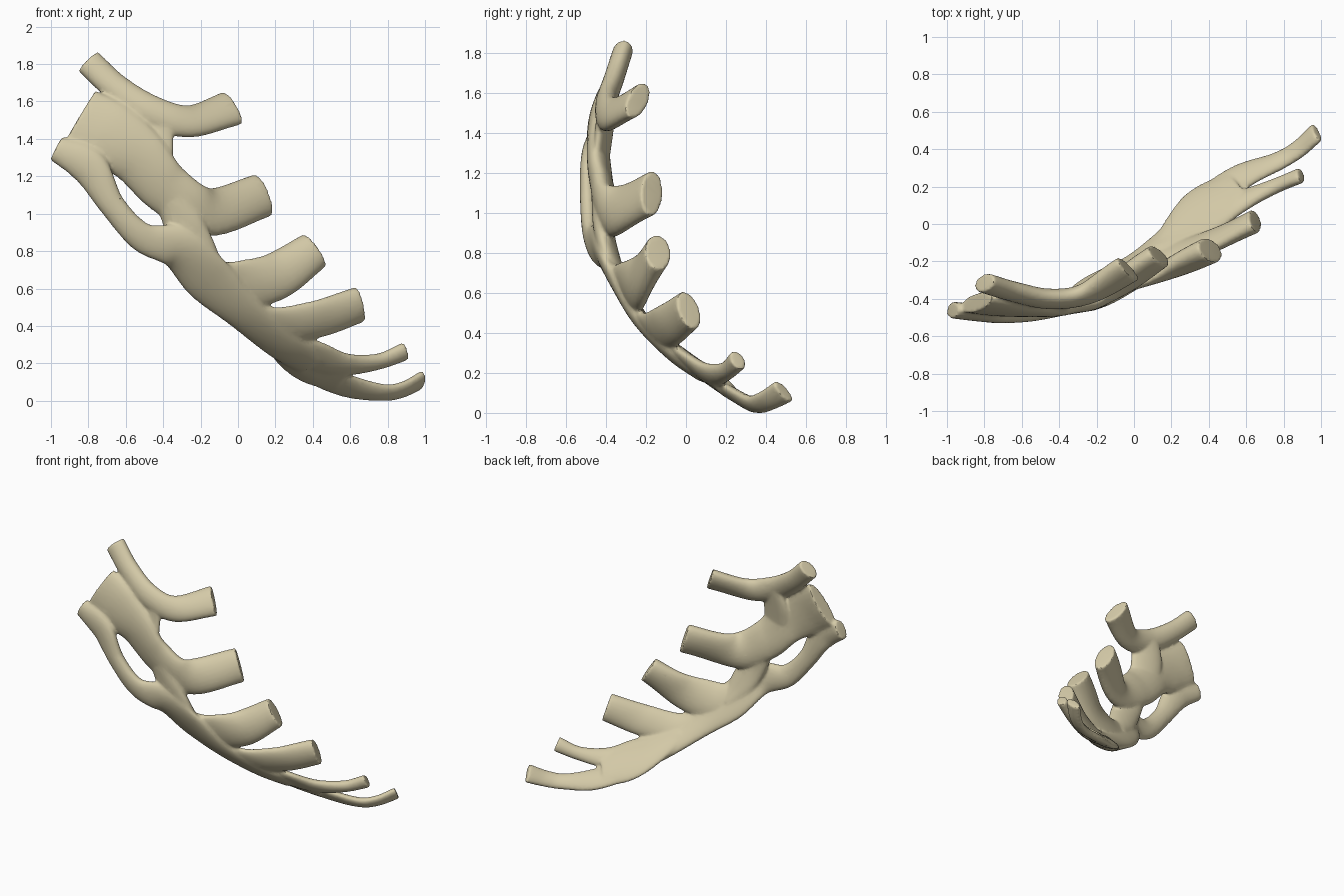
import bpy
import bmesh
import math
from mathutils import Vector

default_cube = bpy.data.objects.get("Cube")
if default_cube:
    bpy.data.objects.remove(default_cube, do_unlink=True)

# Single warm bone colour
bone = bpy.data.materials.new("warm_bone")
bone.use_nodes = True
colour = (0.66, 0.59, 0.39, 1.0)
bone.diffuse_color = colour
shader = bone.node_tree.nodes["Principled BSDF"]
shader.inputs["Base Color"].default_value = colour
shader.inputs["Roughness"].default_value = 0.7

SIDES = 24
STEPS = 8
parts = []


def smooth_path(points):
    """Catmull-Rom interpolation of x, y, z and half width."""
    keys = [Vector(p) for p in points]
    keys = [keys[0] * 2 - keys[1]] + keys + [keys[-1] * 2 - keys[-2]]
    result = []
    for a, b, c, d in zip(keys, keys[1:], keys[2:], keys[3:]):
        for step in range(STEPS):
            t = step / STEPS
            result.append(b + (c - a) * (t / 2)
                          + (a * 2 - b * 5 + c * 4 - d) * (t * t / 2)
                          + (b * 3 - a - c * 3 + d) * (t ** 3 / 2))
    result.append(keys[-2])
    return result


def outward(z):
    """Direction the curved chest wall faces at a given height."""
    lean = min(0, (z - 0.9) * 1.1) + max(0, z - 1.2)
    return Vector((-0.25, -1, lean)).normalized()


def band(name, root, tip, points):
    """Sweep a flattened oval, thickness running from root to tip, with flat caps."""
    path = smooth_path(points)
    last = len(path) - 1
    bm = bmesh.new()
    rings = []
    for i, p in enumerate(path):
        before, after = path[max(i - 1, 0)], path[min(i + 1, last)]
        tangent = (after - before).to_3d().normalized()
        across = tangent.cross(outward(p.z)).normalized()
        depth = across.cross(tangent).normalized()
        thickness = root + (tip - root) * i / last
        ring = []
        for s in range(SIDES):
            angle = math.tau * s / SIDES
            offset = across * (math.cos(angle) * p.w) + depth * (math.sin(angle) * thickness)
            ring.append(bm.verts.new(p.to_3d() + offset))
        rings.append(ring)
    for low, high in zip(rings, rings[1:]):
        for s in range(SIDES):
            n = (s + 1) % SIDES
            bm.faces.new((low[s], low[n], high[n], high[s]))
    bm.faces.new(rings[0])
    bm.faces.new(rings[-1])
    bmesh.ops.recalc_face_normals(bm, faces=bm.faces)
    mesh = bpy.data.meshes.new(name)
    bm.to_mesh(mesh)
    bm.free()
    obj = bpy.data.objects.new(name, mesh)
    bpy.context.collection.objects.link(obj)
    parts.append(obj)


# Uppermost rib arm and the neck that ties it to the plate
band("first_arm", 0.05, 0.055, [
    (-.79, -.325, 1.83, .075), (-.64, -.37, 1.69, .075), (-.45, -.41, 1.565, .085),
    (-.25, -.385, 1.51, .09), (-.02, -.25, 1.58, .108)])
band("upper_neck", 0.04, 0.03, [
    (-.43, -.405, 1.56, .1), (-.45, -.42, 1.42, .12), (-.44, -.435, 1.28, .11),
    (-.38, -.43, 1.14, .05)])

# Broad upper plate flowing into the second arm
band("second_arm", 0.05, 0.065, [
    (-.835, -.43, 1.53, .17), (-.68, -.45, 1.44, .18), (-.53, -.45, 1.33, .16),
    (-.37, -.43, 1.15, .14), (-.15, -.38, 1.025, .13), (.145, -.18, 1.115, .12)])

# Outer margin looping round the opening
band("outer_margin", 0.045, 0.04, [
    (-.96, -.47, 1.365, .07), (-.79, -.49, 1.27, .1), (-.66, -.495, 1.06, .07),
    (-.5, -.48, .89, .08), (-.3, -.435, .83, .12), (-.14, -.345, .66, .14),
    (.05, -.235, .48, .11), (.25, -.08, .32, .11), (.4, .06, .22, .1)])
band("middle_bridge", 0.05, 0.045, [
    (-.33, -.43, 1.08, .1), (-.26, -.42, .92, .11), (-.18, -.38, .76, .1),
    (-.12, -.33, .64, .05)])

# Lower arms fanning away from the margin
band("third_arm", 0.03, 0.07, [
    (-.2, -.37, .71, .07), (0, -.305, .645, .13),
    (.2, -.25, .675, .13), (.42, -.15, .82, .105)])
band("fourth_arm", 0.025, 0.06, [
    (-.08, -.285, .56, .06), (.18, -.185, .435, .1),
    (.42, -.105, .45, .11), (.66, .005, .53, .1)])
band("fifth_arm", 0.035, 0.038, [
    (.15, -.15, .4, .06), (.4, .02, .26, .11), (.58, .11, .21, .075),
    (.76, .19, .225, .048), (.905, .25, .28, .053)])
band("sixth_arm", 0.03, 0.032, [
    (.2, -.1, .35, .06), (.38, .09, .2, .09), (.58, .24, .1, .085),
    (.78, .325, .06, .06), (.89, .39, .075, .06), (.99, .48, .125, .068)])
band("lower_web", 0.03, 0.04, [
    (.15, -.14, .39, .06), (.38, .07, .23, .14), (.57, .18, .15, .13)])

# Fuse the arms into one soft surface
bpy.ops.object.select_all(action="DESELECT")
for part in parts:
    part.select_set(True)
body = parts[0]
bpy.context.view_layer.objects.active = body
bpy.ops.object.join()
body.name = "rib_cartilage"

remesh = body.modifiers.new("fuse", "REMESH")
remesh.mode = "VOXEL"
remesh.voxel_size = 0.01
soften = body.modifiers.new("soften", "SMOOTH")
soften.factor = 0.5
soften.iterations = 5
reduce = body.modifiers.new("reduce", "DECIMATE")
reduce.ratio = 0.3
for modifier in list(body.modifiers):
    bpy.ops.object.modifier_apply(modifier=modifier.name)

# Rest the model on the ground, centred
verts = body.data.vertices
low = Vector([min(v.co[k] for v in verts) for k in range(3)])
high = Vector([max(v.co[k] for v in verts) for k in range(3)])
base = Vector(((low.x + high.x) / 2, (low.y + high.y) / 2, low.z))
for v in verts:
    v.co -= base

body.data.materials.clear()
body.data.materials.append(bone)
bpy.ops.object.shade_smooth_by_angle(angle=math.radians(40))
